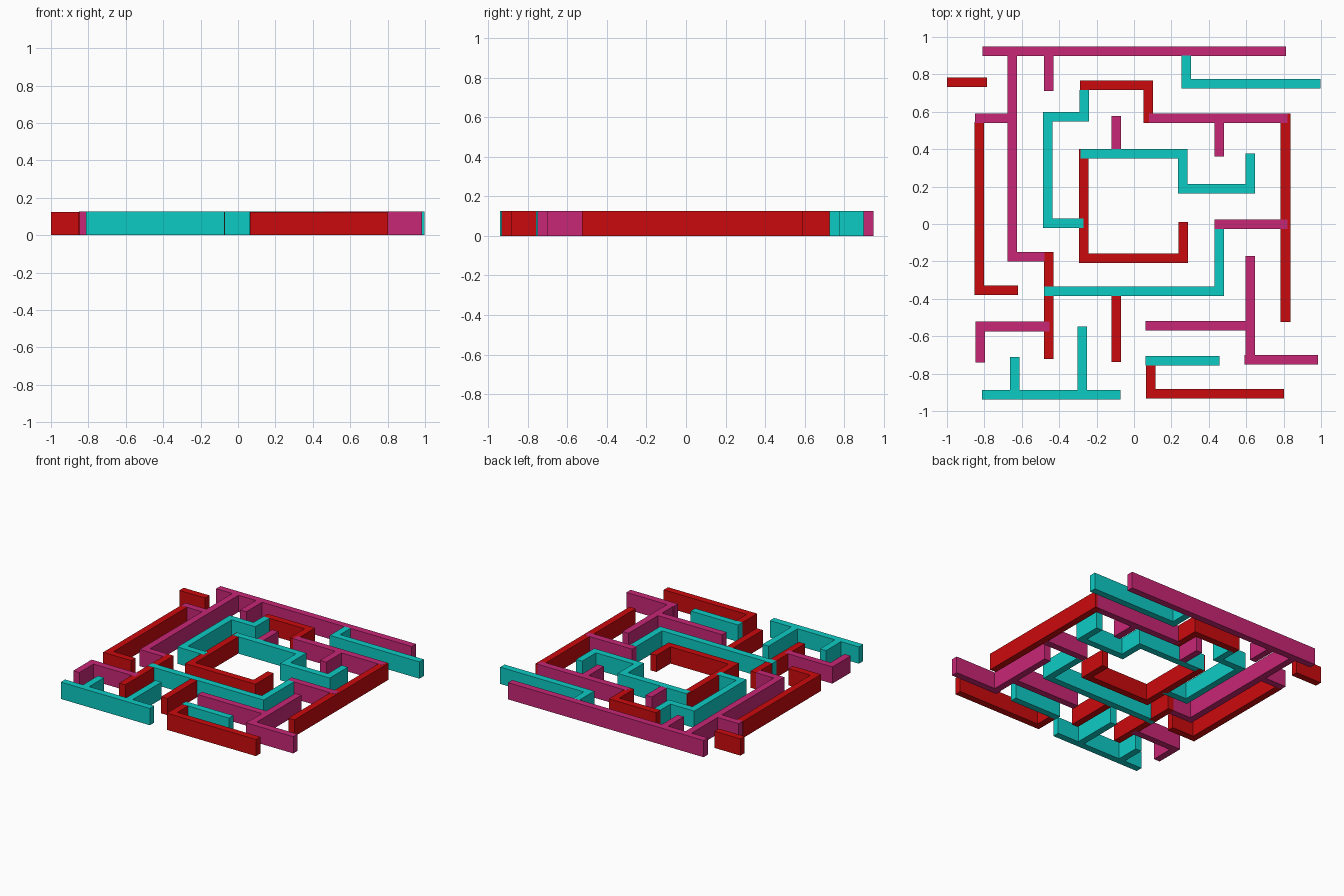
import bpy, bmesh
from mathutils import Vector

if "Cube" in bpy.data.objects:
    bpy.data.objects.remove(bpy.data.objects["Cube"])

THICK, HEIGHT = 0.051, 0.126

# Wall centrelines in plan, grouped by colour; T-branches are separate paths
RED = [
    [(-1, .758), (-.785, .758)],
    [(-.827, .545), (-.827, -.355), (-.62, -.355)],
    [(-.29, .742), (.077, .742), (.077, .54)],
    [(.81, .59), (.81, -.525)],
    [(-.268, .4), (-.268, -.182), (.264, -.182), (.264, .01)],
    [(-.455, -.15), (-.455, -.722)],
    [(-.095, -.385), (-.095, -.738)],
    [(.089, -.755), (.089, -.907), (.802, -.907)],
]
MAGENTA = [
    [(-.81, .923), (.812, .923)],
    [(-.65, .9), (-.65, -.175), (-.478, -.175)],
    [(-.455, .9), (-.455, .712)],
    [(-.85, .565), (-.67, .565)],
    [(-.095, .577), (-.095, .4)],
    [(.08, .565), (.82, .565)],
    [(.455, .545), (.455, .36)],
    [(.43, -.002), (.822, -.002)],
    [(-.452, -.548), (-.823, -.548), (-.823, -.74)],
    [(.062, -.543), (.6, -.543)],
    [(.622, -.172), (.622, -.71)],
    [(.592, -.726), (.985, -.726)],
]
CYAN = [
    [(.279, .9), (.279, .75), (.998, .75)],
    [(-.265, .717), (-.265, .573), (-.462, .573), (-.462, .004), (-.27, .004)],
    [(-.285, .375), (.261, .375), (.261, .188), (.622, .188), (.622, .377)],
    [(-.482, -.359), (.457, -.359), (.457, -.027)],
    [(-.812, -.914), (-.073, -.914)],
    [(-.638, -.89), (-.638, -.712)],
    [(-.277, -.89), (-.277, -.547)],
    [(.062, -.732), (.456, -.732)],
]


def add_wall(bm, path, height):
    """Extrude a square-cornered strip along a centreline."""
    pts = [Vector(p) for p in path]
    dirs = [(b - a).normalized() for a, b in zip(pts, pts[1:])]
    normals = [Vector((-d.y, d.x)) for d in dirs]
    left, right = [], []
    for i, p in enumerate(pts):
        if i in (0, len(pts) - 1):
            off = normals[min(i, len(normals) - 1)]
        else:
            off = normals[i - 1] + normals[i]    # right-angle mitre
        left.append(p + off * THICK / 2)
        right.append(p - off * THICK / 2)
    base = bm.faces.new([bm.verts.new((*c, 0)) for c in right + left[::-1]])
    ext = bmesh.ops.extrude_face_region(bm, geom=[base], use_keep_orig=True)
    top = [g for g in ext["geom"] if isinstance(g, bmesh.types.BMVert)]
    bmesh.ops.translate(bm, verts=top, vec=(0, 0, height))


def make_walls(name, paths, colour, height):
    mat = bpy.data.materials.new(name + "_paint")
    mat.diffuse_color = colour
    mat.use_nodes = True
    mat.node_tree.nodes["Principled BSDF"].inputs["Base Color"].default_value = mat.diffuse_color
    for i, path in enumerate(paths, 1):
        bm = bmesh.new()
        add_wall(bm, path, height)
        bmesh.ops.recalc_face_normals(bm, faces=bm.faces)
        mesh = bpy.data.meshes.new(f"{name}_{i}")
        bm.to_mesh(mesh)
        bm.free()
        mesh.materials.append(mat)
        bpy.context.collection.objects.link(bpy.data.objects.new(f"{name}_{i}", mesh))


# Tiny height steps keep overlapping tops from flickering
make_walls("red_maze_wall", RED, (.6, .003, .004, 1), HEIGHT - .001)
make_walls("magenta_maze_wall", MAGENTA, (.58, .02, .18, 1), HEIGHT - .0005)
make_walls("cyan_maze_wall", CYAN, (.004, .6, .56, 1), HEIGHT)
